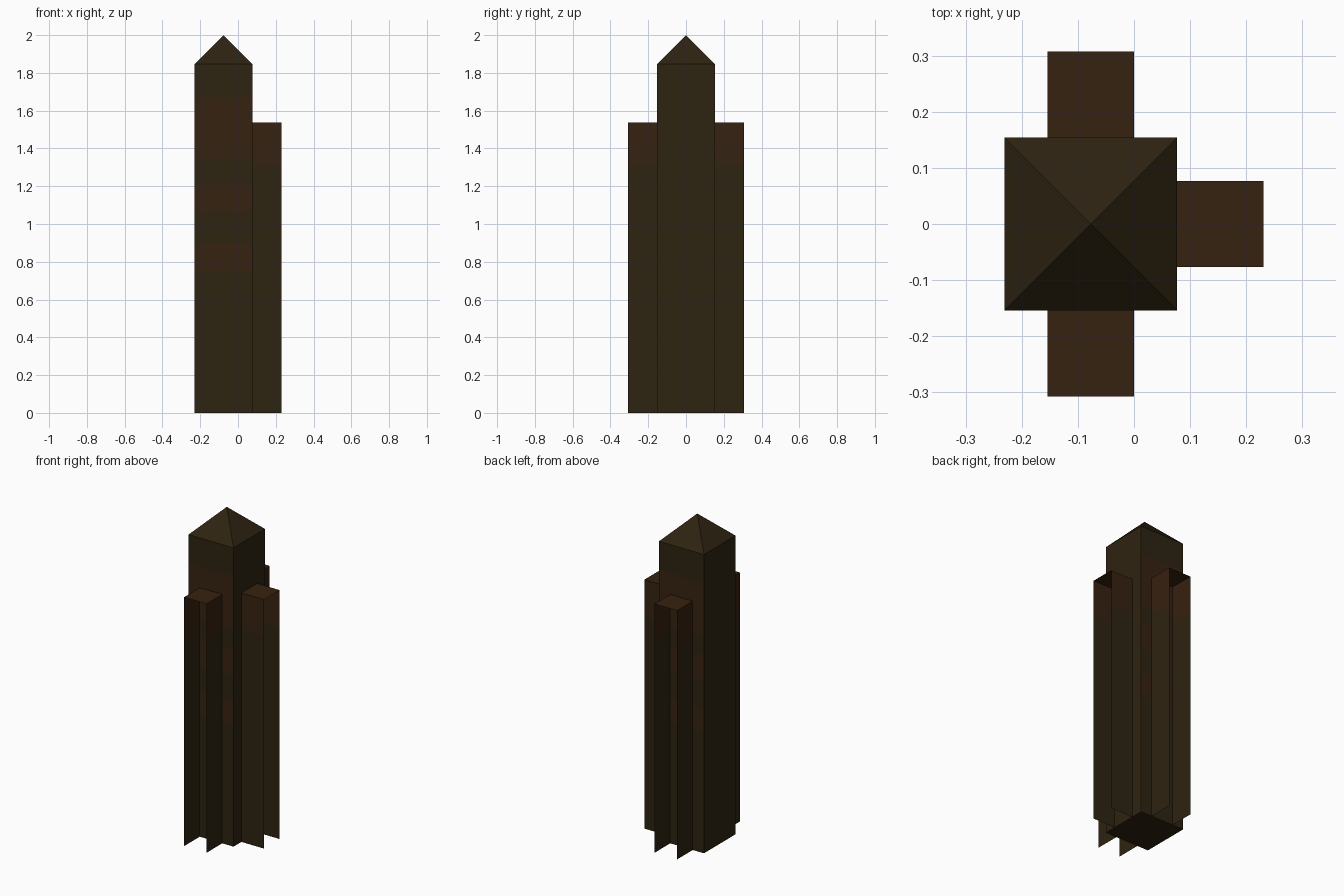
import bpy
import bmesh
from math import radians
from mathutils import Matrix

cube = bpy.data.objects.get("Cube")
if cube:
    bpy.data.objects.remove(cube, do_unlink=True)


def material(name, color):
    m = bpy.data.materials.new(name)
    m.use_nodes = True
    m.diffuse_color = (*color, 1)
    m.node_tree.nodes["Principled BSDF"].inputs["Base Color"].default_value = (*color, 1)
    return m


MATERIALS = [material("dark olive", (0.027, 0.0168, 0.0056)),
             material("dark brown", (0.037, 0.0159, 0.0052))]

U = 2 / 13                 # building unit
CX = -U / 2                # tower centre on x
TOWER_TOP, FIN_TOP = 12 * U, 10 * U
BANDS = [(0.75, 0.90), (1.06, 1.22), (1.34, 1.67)]
FIN_BAND = 1.31


def finish(name, bm):
    mesh = bpy.data.meshes.new(name)
    bm.to_mesh(mesh)
    bm.free()
    for m in MATERIALS:
        mesh.materials.append(m)
    obj = bpy.data.objects.new(name, mesh)
    bpy.context.collection.objects.link(obj)
    return obj


def cut_levels(bm, levels):
    for z in levels:
        bmesh.ops.bisect_plane(bm, geom=bm.verts[:] + bm.edges[:] + bm.faces[:],
                               plane_co=(0, 0, z), plane_no=(0, 0, 1))


def box(size, center):
    bm = bmesh.new()
    bmesh.ops.create_cube(bm, size=1)
    bmesh.ops.scale(bm, vec=size, verts=bm.verts)
    bmesh.ops.translate(bm, vec=center, verts=bm.verts)
    return bm


# Square tower with brown bands on its front and back
bm = box((2 * U, 2 * U, TOWER_TOP), (CX, 0, TOWER_TOP / 2))
bmesh.ops.delete(bm, geom=[f for f in bm.faces if f.normal.z > 0.9], context="FACES_ONLY")
cut_levels(bm, [z for band in BANDS for z in band])
bm.normal_update()
for f in bm.faces:
    z = f.calc_center_median().z
    if abs(f.normal.y) > 0.9 and any(a < z < b for a, b in BANDS):
        f.material_index = 1
finish("tower", bm)

# Pyramid roof
bm = bmesh.new()
bmesh.ops.create_cone(bm, cap_ends=False, segments=4, radius1=U * 2 ** 0.5, radius2=0, depth=U,
                      matrix=Matrix.Translation((CX, 0, TOWER_TOP + U / 2))
                      @ Matrix.Rotation(radians(45), 4, "Z"))
bmesh.ops.remove_doubles(bm, verts=bm.verts, dist=0.0001)
finish("roof", bm)

# Hollow fins: two side walls and a top, open outward, inward and below
for name, angle in (("left_fin", 0), ("back_fin", 90), ("front_fin", -90)):
    bm = box((U, U, FIN_TOP), (1.5 * U, 0, FIN_TOP / 2))
    bm.normal_update()
    bmesh.ops.delete(bm, geom=[f for f in bm.faces if abs(f.normal.x) > 0.9 or f.normal.z < -0.9],
                     context="FACES_ONLY")
    cut_levels(bm, [FIN_BAND])
    for f in bm.faces:
        f.material_index = int(f.calc_center_median().z > FIN_BAND)
    bmesh.ops.transform(bm, verts=bm.verts, matrix=Matrix.Translation((CX, 0, 0))
                        @ Matrix.Rotation(radians(angle), 4, "Z"))
    finish(name, bm)
